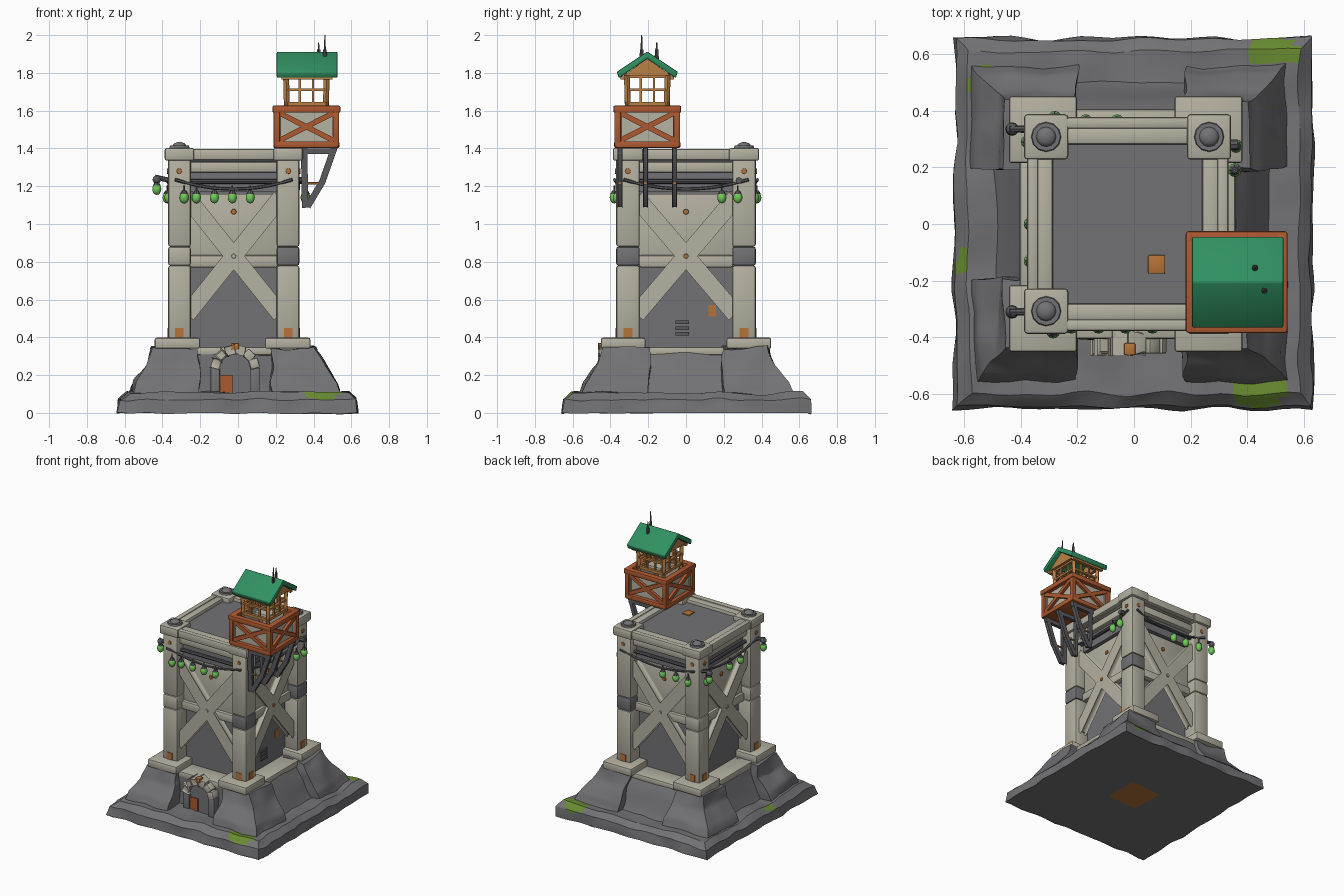
import bpy, bmesh, math
from mathutils import Vector, Matrix, noise

if "Cube" in bpy.data.objects:
    bpy.data.objects.remove(bpy.data.objects["Cube"])

def mat(name, r, g, b):
    m = bpy.data.materials.new(name)
    m.diffuse_color = (r, g, b, 1)
    m.use_nodes = True
    m.node_tree.nodes["Principled BSDF"].inputs["Base Color"].default_value = m.diffuse_color
    return m

ROCK = mat("rock_grey", .17, .17, .18)
STONE = mat("pale_stone", .46, .44, .36)
RUST = mat("rust_orange", .47, .17, .04)
RED = mat("red_wood", .42, .10, .03)
WOOD = mat("orange_wood", .50, .22, .06)
ROOF = mat("roof_green", .03, .28, .12)
MOSS = mat("moss", .14, .26, .03)
GLOW = mat("lantern_green", .16, .60, .10)
METAL = mat("dark_metal", .10, .10, .11)
I = Matrix.Identity(4)

def finish(bm, name, mats, M=I, bevel=0, rule=None, angle=38):
    if bevel:
        bmesh.ops.bevel(bm, geom=bm.edges[:], offset=bevel, segments=2, profile=.5, affect='EDGES')
    bm.transform(M)
    bmesh.ops.recalc_face_normals(bm, faces=bm.faces[:])
    bm.normal_update()
    if rule:
        for f in bm.faces:
            f.material_index = rule(f.calc_center_median(), f.normal)
    me = bpy.data.meshes.new(name)
    bm.to_mesh(me)
    bm.free()
    for m in (mats if isinstance(mats, list) else [mats]):
        me.materials.append(m)
    me.shade_smooth()
    me.set_sharp_from_angle(angle=math.radians(angle))
    ob = bpy.data.objects.new(name, me)
    bpy.context.collection.objects.link(ob)
    return ob

def box(name, x, y, z, m, bevel=0, M=I):
    bm = bmesh.new()
    bmesh.ops.create_cube(bm, size=1)
    s = Matrix.Diagonal((x[1]-x[0], y[1]-y[0], z[1]-z[0], 1))
    bm.transform(Matrix.Translation((sum(x)/2, sum(y)/2, sum(z)/2)) @ s)
    return finish(bm, name, m, M, bevel)

def bar(name, p, q, depth, width, m, bevel=0, M=I):
    p, q = Vector(p), Vector(q)
    bm = bmesh.new()
    bmesh.ops.create_cube(bm, size=1)
    bm.transform(Matrix.Translation((p+q)/2) @ (q-p).to_track_quat('Z', 'Y').to_matrix().to_4x4()
                 @ Matrix.Diagonal((depth, width, (q-p).length, 1)))
    return finish(bm, name, m, M, bevel)

def rod(name, p, q, r1, r2, m, n=8, M=I):
    p, q = Vector(p), Vector(q)
    bm = bmesh.new()
    bmesh.ops.create_cone(bm, cap_ends=True, segments=n, radius1=r1, radius2=r2, depth=(q-p).length)
    bm.transform(Matrix.Translation((p+q)/2) @ (q-p).to_track_quat('Z', 'Y').to_matrix().to_4x4())
    return finish(bm, name, m, M)

def ball(name, c, r, rz, m):
    bm = bmesh.new()
    bmesh.ops.create_uvsphere(bm, u_segments=12, v_segments=8, radius=1)
    return finish(bm, name, m, Matrix.Translation(c) @ Matrix.Diagonal((r, r, rz, 1)))

def prism(name, pts, x0, x1, m, bevel=0):
    # (y, z) outline extruded along x
    bm = bmesh.new()
    f = bm.faces.new([bm.verts.new((x0, y, z)) for y, z in pts])
    r = bmesh.ops.extrude_face_region(bm, geom=[f])
    bmesh.ops.translate(bm, verts=[v for v in r['geom'] if isinstance(v, bmesh.types.BMVert)], vec=(x1-x0, 0, 0))
    return finish(bm, name, m, I, bevel)

def rock(name, rings, mats=ROCK, cuts=5, amp=.02, rule=None):
    # stacked rectangles (z, x0, x1, y0, y1), subdivided and roughened
    bm = bmesh.new()
    loops = [[bm.verts.new(c) for c in ((a, d, z), (b, d, z), (b, e, z), (a, e, z))] for z, a, b, d, e in rings]
    for lo, hi in zip(loops, loops[1:]):
        for i in range(4):
            bm.faces.new((lo[i], lo[(i+1) % 4], hi[(i+1) % 4], hi[i]))
    bm.faces.new(loops[0][::-1])
    bm.faces.new(loops[-1])
    bmesh.ops.subdivide_edges(bm, edges=bm.edges[:], cuts=cuts, use_grid_fill=True)
    for v in bm.verts:
        d = noise.noise_vector(v.co * 7) * amp
        if v.co.z < .002:
            d.z = 0
        v.co += d
    return finish(bm, name, mats, I, 0, rule, 28)

# --- rock base with moss patches and rusty underside
moss = [(.495, .61, .085, .05), (-.545, .51, .025, .075), (-.6, -.14, .035, .04), (.44, -.6, .09, .05)]
def base_rule(c, n):
    if n.z < -.9:
        return 2 if abs(c.x) < .13 and abs(c.y) < .13 else 0
    return int(any(((c.x-a)/w)**2 + ((c.y-b)/h)**2 < 1 for a, b, w, h in moss) and c.z > .05)
rock("rock_plinth", [(0, -.635, .63, -.655, .655), (.07, -.63, .625, -.645, .65), (.105, -.585, .585, -.60, .61)],
     [ROCK, MOSS, RUST], 24, .018, base_rule)
rock("rock_core", [(.05, -.51, .51, -.41, .52), (.17, -.46, .44, -.405, .47), (.32, -.40, .35, -.40, .405)])
for sx in (-1, 1):
    for sy in (-1, 1):
        rings = []
        for z, o, i in ((.05, .575, .20), (.16, .535, .19), (.25, .47, .19), (.345, .435, .19)):
            shift = -.028 if z > .3 else -.012
            ox, ix = sx*o + shift, sx*i + shift
            rings.append((z, min(ox, ix), max(ox, ix), min(sy*o, sy*i), max(sy*o, sy*i)))
        rock("rock_buttress", rings)

# --- tower corners
CX = -.0225
box("tower_core", (CX-.245, CX+.245), (-.26, .26), (.3, 1.3), ROCK)
box("roof_deck", (CX-.29, CX+.30), (-.3, .3), (1.28, 1.368), ROCK)
for sx in (-1, 1):
    for sy in (-1, 1):
        x, y = CX + sx*.2875, sy*.3075
        px, py = -.029 + sx*.292, sy*.333
        box("corner_pad", (px-.12, px+.12), (py-.118, py+.118), (.34, .398), STONE, .01)
        for z0, z1, m in ((.39, .78, STONE), (.78, .88, ROCK if sx > 0 else STONE), (.88, 1.36, STONE)):
            box("pillar", (x-.06, x+.06), (y-.062, y+.062), (z0, z1), m, .012)
        box("corner_cap", (x-.078, x+.078), (y-.08, y+.08), (1.335, 1.403), STONE, .012)
        if not (sx > 0 and sy < 0):
            rod("cap_stud", (x, y, 1.395), (x, y, 1.415), .055, .05, ROCK, 12)
            ball("cap_stud_top", (x, y, 1.412), .036, .022, ROCK)

# --- four tower sides
for k in range(4):
    M = Matrix.Translation((CX, 0, 0)) @ Matrix.Diagonal((.94, 1, 1, 1)) @ Matrix.Rotation(k*math.pi/2, 4, 'Z')
    box("upper_panel", (-.25, .25), (-.288, -.25), (.78, 1.16), STONE, .008, M)
    box("middle_beam", (-.25, .25), (-.31, -.26), (.77, .835), STONE, .012, M)
    for s in (-1, 1):
        bar("cross_brace", (-.255*s, -.315, .53), (.255*s, -.315, 1.13), .05, .07, STONE, .012, M)
        box("pillar_rust_foot", (s*.3075-.024, s*.3075+.024), (-.373, -.36), (.397, .45), RUST, 0, M)
        rod("pillar_bolt", (s*.3075, -.36, 1.28), (s*.3075, -.376, 1.28), .017, .014, RUST, 8, M)
    rod("panel_bolt", (0, -.28, 1.065), (0, -.297, 1.065), .017, .014, RUST, 8, M)
    rod("brace_bolt", (0, -.33, .83), (0, -.347, .83), .015, .012, RUST if k == 1 else STONE, 8, M)
    box("lintel", (-.26, .26), (-.335, -.26), (1.272, 1.33), STONE, .012, M)
    box("outer_parapet", (-.30, .30), (-.378, -.335), (1.337, 1.397), STONE, .012, M)
    box("inner_parapet", (-.30, .30), (-.34, -.28), (1.335, 1.393), STONE, .012, M)
    box("foot_ledge", (-.25, .25), (-.405, -.25), (.305, .35), STONE, .01, M)
    box("pipe_recess", (-.25, .25), (-.30, -.25), (1.17, 1.272), ROCK, 0, M)
    # sagging lantern cable
    pts = [(-.33+.066*i, -.365 if 0 < i < 10 else -.378, 1.185+.05*(i/5-1)**2) for i in range(11)]
    for a, b in zip(pts, pts[1:]):
        rod("lantern_cable", a, b, .009, .009, METAL, 6, M)
    rod("wall_pipe", (-.25, -.32, 1.225), (.25, -.32, 1.225), .013, .013, METAL, 8, M)

# --- lanterns
def lantern(x, y, z):
    ball("lantern_glass", (x, y, z), .024, .031, GLOW)
    rod("lantern_cap", (x, y, z+.02), (x, y, z+.038), .02, .01, METAL)
    rod("lantern_hook", (x, y, z+.035), (x, y, z+.065), .005, .005, METAL, 5)
for p in [(-.285, -.38), (-.22, -.363), (-.125, -.363), (-.03, -.363), (.065, -.363),
          (-.28, .375), (-.17, .363), (-.06, .363), (-.375, .29), (-.365, 0), (-.365, -.13), (.355, .19), (.36, .275)]:
    lantern(*p, 1.14)
for y in (-.31, .335):
    lantern(-.43, y, 1.185)
    rod("lantern_bracket", (-.36, y, 1.23), (-.44, y, 1.25), .014, .012, METAL)
    ball("bracket_knob", (-.43, y, 1.235), .022, .022, METAL)
rod("lantern_bracket", (.31, .28, 1.23), (.365, .28, 1.23), .018, .018, METAL)

# --- doorway
for x0, x1 in ((-.145, -.095), (.065, .115)):
    box("door_jamb", (x0, x1), (-.45, -.38), (.07, .24), ROCK, .008)
arc = [(-.015+.108*math.cos(a), -.42, .235+.102*math.sin(a)) for a in [math.pi*i/6 for i in range(7)]]
for a, b in zip(arc, arc[1:]):
    bar("door_arch", a, b, .075, .05, STONE, .008)
box("door_recess", (-.10, .07), (-.43, -.38), (.07, .31), ROCK)
box("door_leaf", (-.105, -.03), (-.438, -.428), (.085, .2), RED)
box("door_sill", (-.105, .075), (-.46, -.42), (.075, .095), RED)
box("keystone", (-.035, .005), (-.463, -.42), (.335, .37), RUST, .005)

# --- roof hatch, vent and rust patch
box("hatch", (.05, .11), (-.175, -.11), (1.36, 1.376), RUST, .004)
for z in (.42, .45, .48):
    box("vent_slat", (.20, .235), (-.055, .015), (z-.01, z+.008), METAL)
box("wall_rust_patch", (.21, .226), (.12, .16), (.51, .57), RUST)

# --- hanging watch basket
bx, by = .362, -.205
box("basket_floor", (.20, .525), (-.37, -.04), (1.405, 1.435), RED, .006)
for k in range(4):
    M = Matrix.Translation((bx, by, 0)) @ Matrix.Rotation(k*math.pi/2, 4, 'Z')
    h = .157
    box("basket_panel", (-h, h), (-.148, -.135), (1.43, 1.60), STONE, 0, M)
    bar("basket_bottom_rail", (-.168, -h, 1.42), (.168, -h, 1.42), .036, .036, RED, .008, M)
    bar("basket_top_rail", (-.178, -h, 1.608), (.178, -h, 1.608), .045, .038, RED, .008, M)
    box("basket_post", (-h-.017, -h+.017), (-h-.017, -h+.017), (1.41, 1.62), RED, .006, M)
    for s in (-1, 1):
        bar("basket_brace", (-s*h, -h, 1.435), (s*h, -h, 1.595), .024, .028, RED, 0, M)
    # cabin frame
    c = .103
    bar("cabin_post", (-c+.005, -c+.005, 1.43), (-c-.005, -c-.005, 1.80), .025, .025, WOOD, .005, M)
    for z, w in ((1.635, .02), (1.71, .014), (1.785, .026)):
        bar("cabin_rail", (-c-.012, -c, z), (c+.012, -c, z), .02, w, WOOD, 0, M)
    for x in (-.035, .035):
        bar("cabin_mullion", (x, -c, 1.62), (x, -c, 1.79), .012, .012, WOOD, 0, M)
box("cabin_table", (.32, .44), (-.26, -.15), (1.60, 1.64), STONE, .006)

# --- gable roof with aerials
def gable(w, top, low):
    return [(by-w, low), (by, top), (by+w, low)]
prism("green_roof", gable(.162, 1.913, 1.805) + [(by+.15, 1.772), (by, 1.875), (by-.15, 1.772)], .205, .527, ROOF, .006)
for x in (.232, .475):
    prism("gable_end", gable(.125, 1.877, 1.785), x, x+.02, WOOD)
for s in (-1, 1):
    bar("eave_trim", (.23, by+s*.13, 1.775), (.5, by+s*.13, 1.775), .022, .022, WOOD)
for x, y, z in ((.427, -.155, 1.96), (.46, -.235, 2.0)):
    rod("aerial_base", (x, y, 1.86), (x, y, 1.925), .012, .009, METAL)
    rod("aerial", (x, y, 1.92), (x, y, z), .006, .003, METAL, 6)

# --- support struts under the basket
for y in (-.35, -.215, -.06):
    bar("strut_upright", (.355, y, 1.09), (.35, y, 1.41), .026, .026, METAL, .004)
    bar("strut_lower", (.37, y, 1.095), (.45, y, 1.23), .026, .026, METAL, .004)
    bar("strut_upper", (.445, y, 1.22), (.512, y, 1.41), .026, .026, METAL, .004)
    bar("strut_arm", (.25, y, 1.385), (.515, y, 1.385), .026, .03, METAL)
    rod("strut_pin", (.34, y, 1.215), (.46, y, 1.215), .007, .007, RUST, 6)
